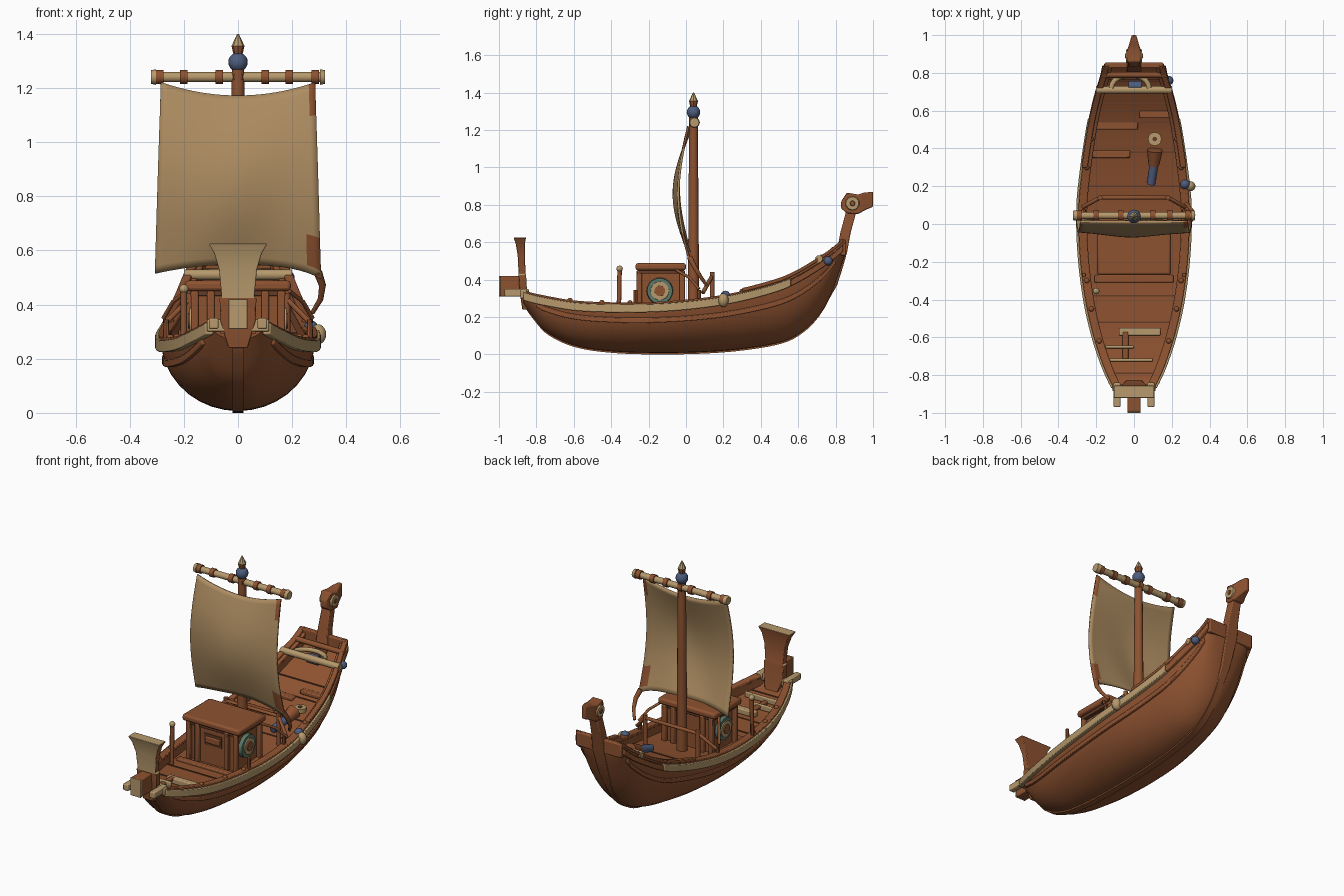
import bpy, bmesh, math
from mathutils import Vector, Matrix

cube = bpy.data.objects.get("Cube")
if cube:
    bpy.data.objects.remove(cube)


def material(name, rgb):
    m = bpy.data.materials.new(name)
    m.use_nodes = True
    col = (*rgb, 1)
    m.diffuse_color = col
    bsdf = m.node_tree.nodes["Principled BSDF"]
    bsdf.inputs["Base Color"].default_value = col
    bsdf.inputs["Roughness"].default_value = 0.8
    return m


WOOD = material("brown wood", (.27, .085, .03))
DARK = material("dark wood", (.13, .045, .02))
TAN = material("tan wood", (.47, .32, .15))
CLOTH = material("sail cloth", (.42, .265, .12))
BLUE = material("slate blue", (.075, .11, .21))
TEAL = material("dull teal", (.10, .19, .14))
made = []


def finish(name, bm, mat, bevel=0):
    bmesh.ops.recalc_face_normals(bm, faces=bm.faces)
    me = bpy.data.meshes.new(name)
    bm.to_mesh(me)
    bm.free()
    ob = bpy.data.objects.new(name, me)
    bpy.context.collection.objects.link(ob)
    me.materials.append(mat)
    if bevel:
        mod = ob.modifiers.new("bevel", "BEVEL")
        mod.width = bevel
        mod.segments = 2
    made.append(ob)
    return ob


def paint(ob, mat, test):
    ob.data.materials.append(mat)
    slot = len(ob.data.materials) - 1
    for f in ob.data.polygons:
        if test(f.center, f.normal):
            f.material_index = slot


def loft(name, rings, mat, bevel=0):
    bm = bmesh.new()
    rows = [[bm.verts.new(p) for p in r] for r in rings]
    n = len(rows[0])
    for a, b in zip(rows, rows[1:]):
        for i in range(n):
            bm.faces.new((a[i], a[(i + 1) % n], b[(i + 1) % n], b[i]))
    bm.faces.new(rows[0])
    bm.faces.new(rows[-1])
    return finish(name, bm, mat, bevel)


def box(name, x, y, z, mat, bevel=.006):
    rect = lambda k: [(x[0], y[0], k), (x[1], y[0], k), (x[1], y[1], k), (x[0], y[1], k)]
    return loft(name, [rect(z[0]), rect(z[1])], mat, bevel)


def rod(name, p, q, r, mat, r2=None, sides=12):
    p, q = Vector(p), Vector(q)
    d = q - p
    bm = bmesh.new()
    mx = Matrix.Translation((p + q) / 2) @ d.to_track_quat("Z", "Y").to_matrix().to_4x4()
    bmesh.ops.create_cone(bm, cap_ends=True, segments=sides, radius1=r,
                          radius2=r if r2 is None else r2, depth=d.length, matrix=mx)
    return finish(name, bm, mat)


def ball(name, c, r, mat, scale=(1, 1, 1)):
    bm = bmesh.new()
    bmesh.ops.create_uvsphere(bm, u_segments=16, v_segments=10, radius=r,
                              matrix=Matrix.Translation(c) @ Matrix.Diagonal((*scale, 1)))
    return finish(name, bm, mat)


def path(name, pts, r, mat, r2=None):
    cu = bpy.data.curves.new(name, "CURVE")
    cu.dimensions = "3D"
    cu.bevel_depth = r
    cu.bevel_resolution = 2
    cu.use_fill_caps = True
    sp = cu.splines.new("POLY")
    sp.points.add(len(pts) - 1)
    for i, p in enumerate(pts):
        sp.points[i].co = (*p, 1)
        if r2:
            sp.points[i].radius = 1 + (r2 / r - 1) * i / (len(pts) - 1)
    cu.materials.append(mat)
    ob = bpy.data.objects.new(name, cu)
    bpy.context.collection.objects.link(ob)


# Hull stations: y, half width, rail height, keel height
ST = [(-.87, .10, .33, .27), (-.82, .125, .315, .2), (-.75, .155, .3, .12), (-.6, .205, .275, .048),
      (-.4, .25, .265, .016), (-.15, .28, .268, .007), (.1, .285, .29, .012), (.3, .265, .325, .028),
      (.5, .235, .38, .062), (.6, .215, .425, .105), (.7, .19, .485, .195), (.78, .165, .54, .33),
      (.85, .15, .6, .53)]


def slope(i, k):
    a, b = ST[max(i - 1, 0)], ST[min(i + 1, len(ST) - 1)]
    return (b[k] - a[k]) / (b[0] - a[0])


def station(y):
    i = max(j for j in range(len(ST) - 1) if ST[j][0] <= y or j == 0)
    a, b = ST[i], ST[i + 1]
    h = b[0] - a[0]
    t = (y - a[0]) / h
    return [(2*t**3 - 3*t*t + 1) * a[k] + (t**3 - 2*t*t + t) * h * slope(i, k)
            + (3*t*t - 2*t**3) * b[k] + (t**3 - t*t) * h * slope(i + 1, k) for k in (1, 2, 3)]


def steps(a, b, n):
    return [a + (b - a) * i / n for i in range(n + 1)]


def hull_ring(y):
    w, s, k = station(y)
    half = [(w * math.cos(a), s - (s - k) * math.sin(a)) for a in steps(0, math.pi / 2, 9)]
    half = [(w - .035, s - min(.05, (s - k) * .6)), (w - .035, s)] + half
    return [(x, y, z) for x, z in half] + [(-x, y, z) for x, z in half[-2::-1]]


def deck_z(y):
    return station(y)[1] - .05


loft("hull", [hull_ring(y) for y in steps(-.87, .85, 60)], WOOD)


# Strips that follow both sides of the hull
def strip(name, mat, y0, y1, depth, x0, x1, z0, z1):
    for side, tag in ((1, "left"), (-1, "right")):
        rings = []
        for y in steps(y0, y1, 44):
            w, s, k = station(y)
            x, z = w * math.sqrt(1 - depth**2), s - (s - k) * depth
            rings.append([(side * (x + a), y, z + b) for a, b in ((x0, z0), (x1, z0), (x1, z1), (x0, z1))])
        loft(f"{name}_{tag}", rings, mat, .004)


strip("cap_rail", WOOD, -.87, .85, 0, -.038, .008, -.004, .014)
strip("pale_rub_rail", TAN, -.87, .56, 0, -.01, .02, -.04, .004)
strip("upper_rail", WOOD, .3, .84, 0, -.02, .012, .01, .03)
strip("stern_rub_rail", WOOD, .56, .84, 0, -.01, .016, -.04, -.005)
strip("lower_strake", WOOD, -.8, .8, .32, -.02, .009, -.014, .014)
loft("keel", [[(x, y, station(y)[2] + z) for x, z in ((-.02, -.007), (.02, -.007), (.02, .02), (-.02, .02))]
              for y in steps(-.87, .85, 50)], WOOD)

# Deck seams and planks
for i, y in enumerate((-.79, -.52, -.38, .2, .38, .54, .64, .76)):
    w = station(y)[0] - .036
    box(f"deck_seam_{i}", (-w, w), (y - .004, y + .004), (deck_z(y) - .01, deck_z(y) + .004), DARK, 0)
for i, (x0, x1, y) in enumerate(((-.2, .02, .52), (.03, .19, .58), (-.22, -.02, .37), (-.21, .21, -.29))):
    box(f"deck_plank_{i}", (x0, x1), (y - .02, y + .02), (deck_z(y) - .01, deck_z(y) + .014), WOOD)
for i, (x0, x1, y, h) in enumerate(((-.08, .14, -.57, .02), (-.15, .0, -.65, .008), (-.15, .1, -.72, .008))):
    box(f"loose_board_{i}", (x0, x1), (y - h, y + h), (deck_z(y), deck_z(y) + .035), TAN)
box("board_brace", (-.06, -.03), (-.72, -.57), (.24, .26), WOOD)

# Bow post with flared pale face
post = loft("bow_post", [[(-w, a, z), (w, a, z), (w, b, z), (-w, b, z)] for z, a, b, w in (
    (.24, -.875, -.82, .035), (.34, -.89, -.85, .065), (.425, -.895, -.855, .068), (.43, -.895, -.857, .06),
    (.53, -.9, -.862, .07), (.59, -.91, -.862, .088), (.625, -.922, -.855, .108))], WOOD, .004)
paint(post, TAN, lambda c, n: c.z > .427 and (n.y < -.5 or n.z > .5))
box("bow_block", (-.035, .035), (-.994, -.87), (.31, .42), WOOD)
box("bow_block_face", (-.035, .035), (-1, -.992), (.31, .42), TAN, .002)
box("bow_beam", (-.115, .115), (-.885, -.85), (.3, .345), TAN)
for s in (-1, 1):
    box("bow_peg", (s * .09 - .018, s * .09 + .018), (-.97, -.84), (.31, .35), TAN)

# Stern post, animal head and transom
loft("stern_post", [[(-w, y - .055, z), (w, y - .055, z), (w, y, z), (-w, y, z)] for z, y, w in (
    (.2, .708, .02), (.37, .808, .03), (.47, .84, .036), (.55, .862, .04), (.65, .88, .034), (.78, .915, .028))],
     WOOD, .006)
loft("carved_head", [[(-w, y, a), (w, y, a), (w, y, b), (-w, y, b)] for y, a, b, w in (
    (.83, .78, .82, .02), (.86, .755, .865, .034), (.92, .75, .855, .036), (.95, .768, .865, .026),
    (1, .79, .87, .012))], WOOD, .006)
for s in (-1, 1):
    rod("head_cheek", (s * .03, .89, .808), (s * .043, .89, .808), .04, TAN, .035, 10)
    rod("head_eye", (s * .04, .89, .808), (s * .048, .89, .808), .016, WOOD, .012, 10)
box("transom", (-.155, .155), (.825, .855), (.53, .615), WOOD)

# Cabin
box("cabin_wall", (-.15, .15), (-.24, -.03), (.2, .45), WOOD)
box("cabin_roof", (-.195, .195), (-.27, .0), (.45, .488), WOOD, .012)
box("roof_trim", (-.175, .175), (-.255, -.015), (.432, .452), DARK, .003)
box("cabin_window", (-.06, .06), (-.246, -.238), (.33, .4), DARK, 0)
box("window_board", (-.05, .05), (-.255, -.24), (.345, .385), WOOD)
for x in (-.16, -.1, .1, .16):
    for y in (-.25, -.02):
        box("cabin_post", (x - .014, x + .014), (y - .014, y + .014), (.2, .45), WOOD)
for s in (-1, 1):
    for r, x, m in ((.072, .172, TEAL), (.052, .179, TAN), (.03, .184, WOOD)):
        rod("round_shield", (s * .14, -.14, .34), (s * x, -.14, .34), r, m, r * .94, 20)

# Mast, yard and finial
rod("mast", (0, .04, .22), (0, .04, 1.27), .031, WOOD, .023)
ball("mast_ball", (0, .04, 1.295), .036, BLUE)
rod("mast_tip", (0, .04, 1.32), (0, .04, 1.355), .016, WOOD, .024, 8)
rod("mast_point", (0, .04, 1.355), (0, .04, 1.4), .024, TAN, .003, 8)
rod("yard", (-.32, .045, 1.24), (.32, .045, 1.24), .019, TAN)
for x in (-.29, -.2, -.07, 0, .1, .19, .285):
    rod("yard_band", (x - .014, .045, 1.24), (x + .014, .045, 1.24), .026, WOOD)
for s in (-1, 1):
    rod("yard_end", (s * .302, .045, 1.24), (s * .322, .045, 1.24), .029, TAN, .025)

# Billowing sail with two patches
bm = bmesh.new()
N = 24
rows = []
for v in steps(0, 1, N):
    row = []
    for u in steps(-1, 1, N):
        mid = 1 - u * u
        top, low = 1.22 - .05 * mid, .515 + .035 * mid - .02 * max(u, 0) ** 6
        y = .012 - .075 * math.sin(math.pi * v) * (.75 + .25 * mid) + .012 * v * abs(u)
        row.append(bm.verts.new((u * (.285 + .022 * v), y - .006 * math.sin(5 * u + 4 * v) * v, top + (low - top) * v)))
    rows.append(row)
for a, b in zip(rows, rows[1:]):
    for i in range(N):
        bm.faces.new((a[i], a[i + 1], b[i + 1], b[i]))
sail = finish("sail", bm, CLOTH)
paint(sail, WOOD, lambda c, n: c.x > .258 and (c.z > 1.1 or .53 < c.z < .66))
solid = sail.modifiers.new("thickness", "SOLIDIFY")
solid.thickness = .012
solid.offset = 0
path("sail_tail", [(.295, .02, .52), (.312, .045, .47), (.305, .075, .42), (.275, .11, .37)], .016, WOOD, .008)

# Railing behind the mast
path("railing", [(-.27, .09, .33), (-.18, .14, .42), (.18, .14, .42), (.27, .09, .33)], .011, WOOD)
for x in (-.18, .18):
    rod("railing_post", (x, .14, .24), (x, .14, .44), .013, WOOD)
for s in (-1, 1):
    for y in (-.27, .07):
        rod("side_post", (s * .265, y, .24), (s * .265, y, .345), .013, WOOD, .01, 8)
    path("side_rope", [(s * .19, -.05, .45), (s * .24, .02, .41), (s * .275, .07, .35)], .008, WOOD)
    for y in (-.62, -.45, -.3, .3, .45):
        ball("rail_knob", (s * (station(y)[0] - .015), y, station(y)[1] + .012), .014, WOOD)
rod("deck_post", (-.2, -.36, .2), (-.2, -.355, .45), .012, WOOD)
ball("deck_post_knob", (-.2, -.355, .458), .017, TAN)

# Stern beam, side float and loose deck gear
rod("stern_beam", (-.2, .71, .51), (.2, .71, .51), .02, TAN)
rod("stern_crossbar", (-.17, .79, .56), (.17, .79, .56), .016, WOOD)
path("stern_hoop", [(.1 * math.cos(a) - .02, .72 + .07 * math.sin(a), .52) for a in steps(0, math.pi, 10)], .014, TAN)
rod("blue_roll", (-.03, .73, .5), (.04, .73, .5), .028, BLUE)
ball("beam_float", (.185, .76, .5), .024, BLUE)
ball("side_float", (.295, .2, .29), .034, TAN, (.9, .8, 1.1))
ball("float_cap", (.27, .21, .315), .026, BLUE)
rod("ring_disc", (.11, .45, deck_z(.45)), (.11, .45, deck_z(.45) + .025), .036, TAN)
rod("ring_hole", (.11, .45, deck_z(.45)), (.11, .45, deck_z(.45) + .029), .012, DARK)
rod("jar_body", (.105, .31, .31), (.11, .39, .335), .028, WOOD, .042)
rod("jar_neck", (.09, .21, .285), (.105, .31, .31), .022, BLUE, .024)

# Smooth shading that keeps edges sharp
bpy.ops.object.select_all(action="DESELECT")
for ob in made:
    ob.select_set(True)
bpy.context.view_layer.objects.active = made[0]
bpy.ops.object.shade_smooth_by_angle(angle=math.radians(35))
